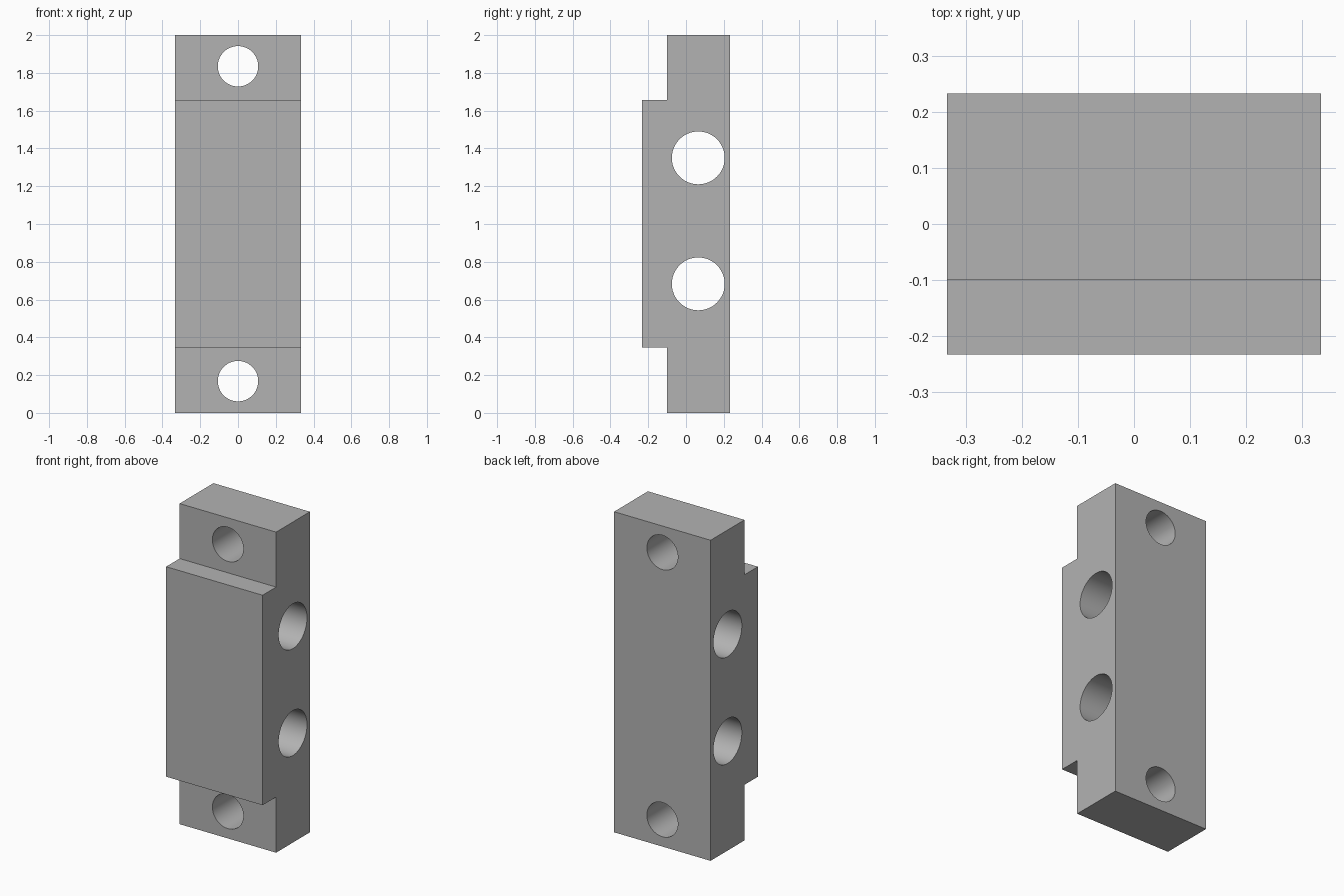
import bpy, bmesh, math
from mathutils import Vector

cube = bpy.data.objects.get("Cube")
if cube:
    bpy.data.objects.remove(cube, do_unlink=True)

# Single plain grey
grey = bpy.data.materials.new("plain grey")
grey.use_nodes = True
colour = (0.45, 0.45, 0.45, 1)
grey.diffuse_color = colour
grey.node_tree.nodes["Principled BSDF"].inputs["Base Color"].default_value = colour

HALF_WIDTH = 0.333
BACK, LEDGE, FRONT = 0.233, -0.1, -0.233
PAD_LOW, PAD_HIGH, TOP = 0.347, 1.657, 2.0

# Stepped side profile (y, z), extruded across the width
profile = [(BACK, 0), (BACK, TOP), (LEDGE, TOP), (LEDGE, PAD_HIGH),
           (FRONT, PAD_HIGH), (FRONT, PAD_LOW), (LEDGE, PAD_LOW), (LEDGE, 0)]
bm = bmesh.new()
face = bm.faces.new([bm.verts.new((-HALF_WIDTH, y, z)) for y, z in profile])
extruded = bmesh.ops.extrude_face_region(bm, geom=[face])
bmesh.ops.translate(bm, vec=(2 * HALF_WIDTH, 0, 0),
                    verts=[g for g in extruded["geom"] if isinstance(g, bmesh.types.BMVert)])
bmesh.ops.recalc_face_normals(bm, faces=bm.faces)
mesh = bpy.data.meshes.new("mounting_block")
bm.to_mesh(mesh)
bm.free()
mesh.materials.append(grey)
block = bpy.data.objects.new("mounting_block", mesh)
bpy.context.collection.objects.link(block)


def drill(name, radius, location, axis):
    """Bore a round through hole along the given axis."""
    turn = Vector((0, 0, 1)).rotation_difference(Vector(axis)).to_euler()
    bpy.ops.mesh.primitive_cylinder_add(vertices=48, radius=radius, depth=1.5,
                                        location=location, rotation=turn)
    cutter = bpy.context.object
    cutter.name = name
    cutter.data.materials.append(grey)
    cut = block.modifiers.new(name, "BOOLEAN")
    cut.operation = "DIFFERENCE"
    cut.solver = "EXACT"
    cut.object = cutter
    bpy.ops.object.select_all(action="DESELECT")
    block.select_set(True)
    bpy.context.view_layer.objects.active = block
    bpy.ops.object.modifier_apply(modifier=cut.name)
    bpy.data.objects.remove(cutter, do_unlink=True)


# Screw holes front to back, and larger bores side to side
for z in (0.168, 1.835):
    drill("screw_hole", 0.107, (0, 0, z), (0, 1, 0))
for z in (0.683, 1.35):
    drill("cross_bore", 0.14, (0, 0.065, z), (1, 0, 0))

bpy.ops.object.shade_smooth_by_angle(angle=math.radians(30))
